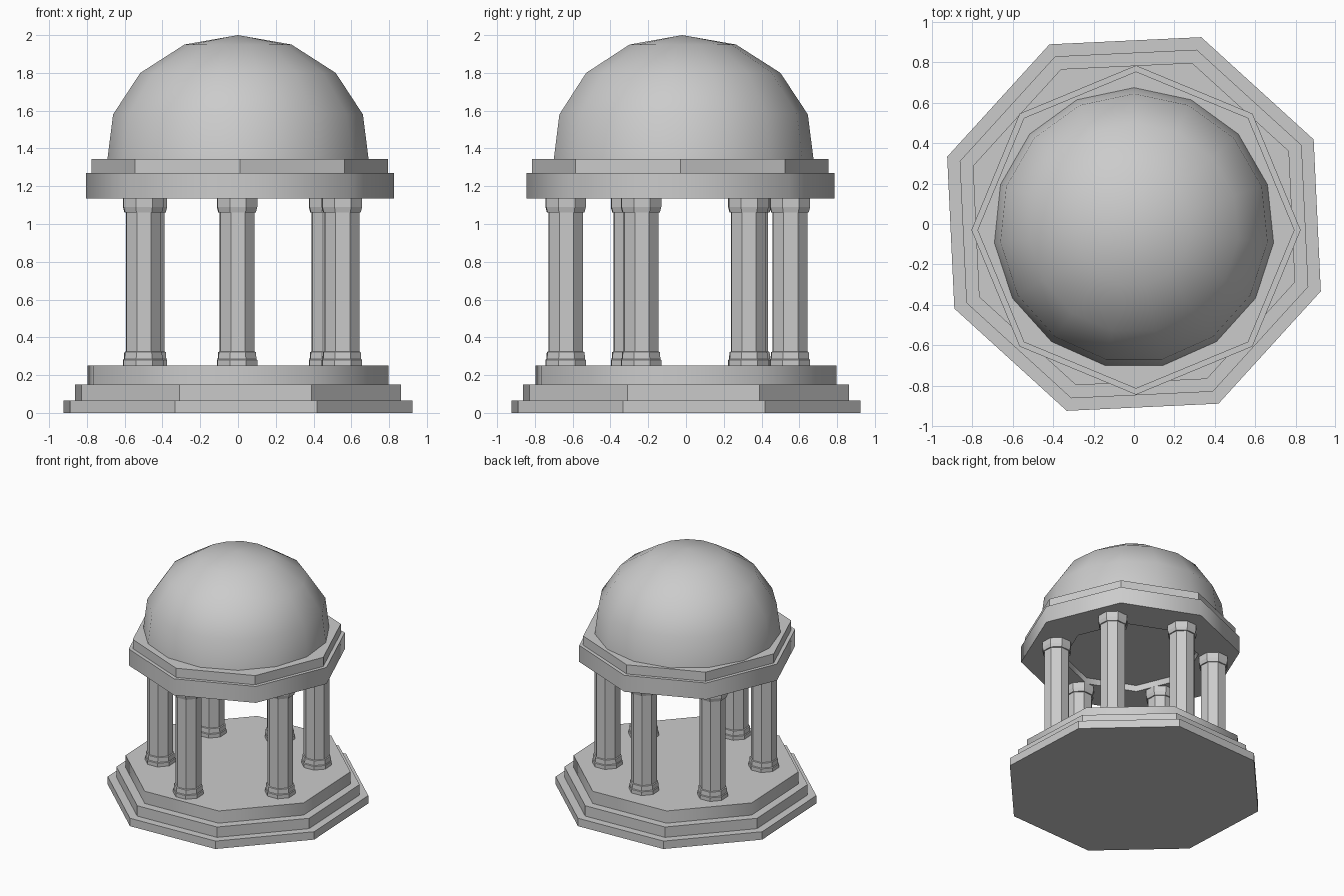
import bpy, bmesh
from math import sin, cos, radians, pi

if "Cube" in bpy.data.objects:
    bpy.data.objects.remove(bpy.data.objects["Cube"])


def lathe(name, profile, sides, turn=0.0, center=(0, 0), smooth=False):
    """Revolve (radius, z) points into a closed low-poly solid."""
    bm = bmesh.new()
    rings = []
    for r, z in profile:
        if r == 0:
            rings.append([bm.verts.new((center[0], center[1], z))])
        else:
            rings.append([bm.verts.new((center[0] + r * cos(radians(turn) + 2 * pi * i / sides),
                                        center[1] + r * sin(radians(turn) + 2 * pi * i / sides), z))
                          for i in range(sides)])
    for a, b in zip(rings, rings[1:]):
        for i in range(sides):
            j = (i + 1) % sides
            if len(a) == 1:
                bm.faces.new((a[0], b[j], b[i]))
            elif len(b) == 1:
                bm.faces.new((a[i], a[j], b[0]))
            else:
                bm.faces.new((a[i], a[j], b[j], b[i]))
    for ring in (rings[0], rings[-1]):
        if len(ring) > 1:
            bm.faces.new(ring)
    bmesh.ops.recalc_face_normals(bm, faces=bm.faces)
    mesh = bpy.data.meshes.new(name)
    bm.to_mesh(mesh)
    bm.free()
    obj = bpy.data.objects.new(name, mesh)
    bpy.context.collection.objects.link(obj)
    if smooth:
        bpy.ops.object.select_all(action='DESELECT')
        obj.select_set(True)
        bpy.context.view_layer.objects.active = obj
        bpy.ops.object.shade_smooth_by_angle(angle=radians(50))
    return obj


# Stepped octagonal base
TURN = 25.2
lathe("lower_step", [(0.983, 0), (0.983, 0.065)], 8, TURN)
lathe("middle_step", [(0.917, 0.065), (0.917, 0.15)], 8, TURN)
lathe("upper_step", [(0.848, 0.15), (0.848, 0.25)], 8, TURN, smooth=True)

# Six slightly irregularly placed columns with base and capital
column = [(0.114, 0.25), (0.114, 0.28), (0.109, 0.285), (0.106, 0.322), (0.098, 0.325),
          (0.098, 1.06), (0.106, 1.062), (0.114, 1.09), (0.114, 1.135)]
spots = [(-0.005, -0.637), (0.55, -0.238), (0.482, 0.33),
         (-0.005, 0.55), (-0.482, 0.343), (-0.502, -0.291)]
for n, spot in enumerate(spots):
    lathe(f"column_{n + 1}", column, 8, TURN, spot)

# Roof ring with a recessed ceiling, then the upper slab
TOP = (0.01, -0.03)
lathe("roof_ring", [(0.508, 1.185), (0.508, 1.135), (0.815, 1.135), (0.815, 1.27)], 8, 0, TOP, True)
lathe("roof_slab", [(0.785, 1.27), (0.785, 1.345)], 8, 0, TOP)

# Faceted dome, smooth shaded
lathe("dome", [(0.695, 1.345), (0.665, 1.58), (0.52, 1.80), (0.285, 1.95), (0, 2.0)],
      15, 90, (0, -0.02), True)
